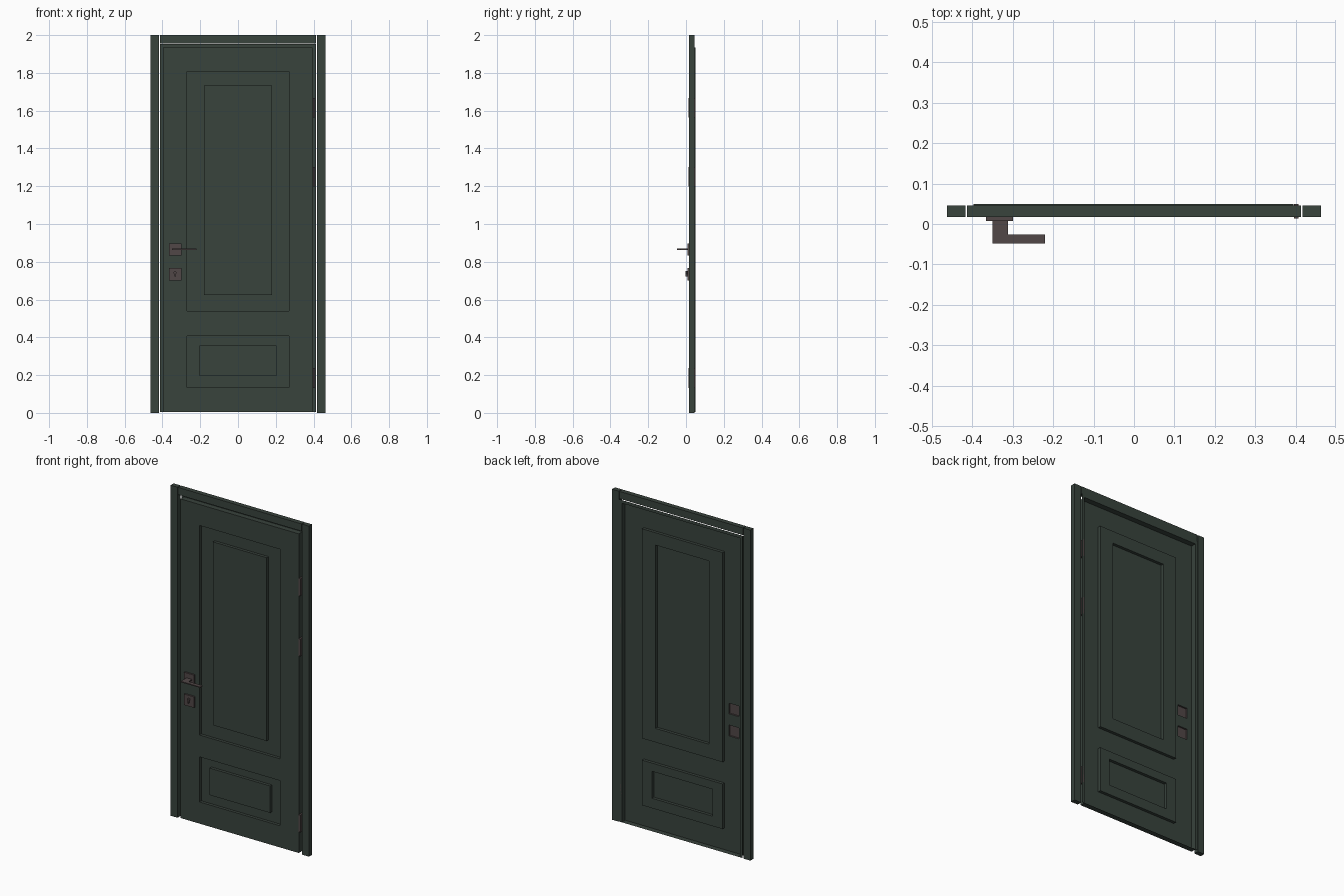
import bpy, bmesh, math
from mathutils import Matrix, Vector

if "Cube" in bpy.data.objects:
    bpy.data.objects.remove(bpy.data.objects["Cube"])


def material(name, rgb):
    m = bpy.data.materials.new(name)
    m.diffuse_color = (*rgb, 1)
    m.use_nodes = True
    m.node_tree.nodes["Principled BSDF"].inputs["Base Color"].default_value = m.diffuse_color
    return m


GREEN = material("dark_green_paint", (0.040, 0.056, 0.046))
BROWN = material("brown_metal", (0.082, 0.063, 0.063))


def finish(name, bm, mat):
    me = bpy.data.meshes.new(name)
    bm.to_mesh(me)
    bm.free()
    me.materials.append(mat)
    ob = bpy.data.objects.new(name, me)
    bpy.context.collection.objects.link(ob)
    return ob


def box(name, x, y, z, mat, open_back=False):
    bm = bmesh.new()
    bmesh.ops.create_cube(bm, size=1)
    for v in bm.verts:
        for i, (lo, hi) in enumerate((x, y, z)):
            v.co[i] = lo if v.co[i] < 0 else hi
    if open_back:
        bm.normal_update()
        back = [f for f in bm.faces if f.normal.y > 0.5]
        bmesh.ops.delete(bm, geom=back, context='FACES')
    return finish(name, bm, mat)


FRONT, BACK, FLANGE = 0.017, 0.046, 0.05

# frame: two jambs and a header
for side, s in (("left", -1), ("right", 1)):
    box(side + "_jamb", sorted((s * 0.417, s * 0.463)), (FRONT, BACK), (0, 2), GREEN)
box("header", (-0.413, 0.413), (FRONT, BACK), (1.956, 2), GREEN)

# door leaf: pressed sheet, every rectangle overrides the depth of those before it
PLATES = {"handle_plate": (-0.366, -0.300, 0.834, 0.898),
          "lock_plate": (-0.366, -0.300, 0.700, 0.766)}
PRESS = FRONT + 0.018
AREAS = [((-0.413, 0.413, 0.004, 1.954), FLANGE),
         ((-0.397, 0.395, 0.004, 1.935), FRONT),
         ((-0.270, 0.270, 0.540, 1.808), PRESS),
         ((-0.180, 0.180, 0.624, 1.733), FRONT),
         ((-0.270, 0.270, 0.135, 0.408), PRESS),
         ((-0.203, 0.203, 0.195, 0.358), FRONT)]
AREAS += [(r, None) for r in PLATES.values()]      # openings behind the plates


def depth(x, z):
    d = None
    for (x0, x1, z0, z1), y in AREAS:
        if x0 < x < x1 and z0 < z < z1:
            d = y
    return d


xs = sorted({v for r, _ in AREAS for v in r[:2]})
zs = sorted({v for r, _ in AREAS for v in r[2:]})
bm = bmesh.new()


def quad(*pts):
    bm.faces.new([bm.verts.new(p) for p in pts])


for x0, x1 in zip(xs, xs[1:]):
    for z0, z1 in zip(zs, zs[1:]):
        cx, cz = (x0 + x1) / 2, (z0 + z1) / 2
        y = depth(cx, cz)
        if y is None:
            continue
        quad((x0, y, z0), (x1, y, z0), (x1, y, z1), (x0, y, z1))
        # step walls toward deeper neighbours
        for (ax, az), (bx, bz), (nx, nz) in (
                ((x0, z1), (x0, z0), (x0 - 1e-4, cz)), ((x1, z0), (x1, z1), (x1 + 1e-4, cz)),
                ((x0, z0), (x1, z0), (cx, z0 - 1e-4)), ((x1, z1), (x0, z1), (cx, z1 + 1e-4))):
            n = depth(nx, nz)
            if n is None and nz < zs[0]:
                n = FLANGE                          # bottom return of the leaf
            if n is not None and n > y:
                quad((ax, y, az), (ax, n, az), (bx, n, bz), (bx, y, bz))
bmesh.ops.remove_doubles(bm, verts=bm.verts, dist=1e-5)
finish("door_leaf", bm, GREEN)

# square plates, hollow behind
for name, (x0, x1, z0, z1) in PLATES.items():
    box(name, (x0, x1), (0.007, FRONT), (z0, z1), BROWN, open_back=True)

# lever handle: flat L-shaped bar
bm = bmesh.new()
profile = [(-0.350, 0.007), (-0.350, -0.048), (-0.220, -0.048),
           (-0.220, -0.026), (-0.312, -0.026), (-0.312, 0.007)]
face = bm.faces.new([bm.verts.new((x, y, 0.863)) for x, y in profile])
ext = bmesh.ops.extrude_face_region(bm, geom=[face])
bmesh.ops.translate(bm, vec=(0, 0, 0.006),
                    verts=[g for g in ext["geom"] if isinstance(g, bmesh.types.BMVert)])
bmesh.ops.recalc_face_normals(bm, faces=bm.faces)
finish("lever_handle", bm, BROWN)

# lock cylinder
bm = bmesh.new()
bmesh.ops.create_cone(bm, cap_ends=True, segments=20, radius1=0.008, radius2=0.008, depth=0.01,
                      matrix=Matrix.Translation((-0.333, 0.002, 0.742)) @ Matrix.Rotation(math.pi / 2, 4, 'X'))
finish("lock_cylinder", bm, BROWN)
box("lock_cylinder_tail", (-0.337, -0.329), (-0.003, 0.007), (0.722, 0.738), BROWN)

# hinges
for i, z in enumerate((0.185, 1.25, 1.615)):
    box(f"hinge_{i + 1}", (0.396, 0.407), (0.014, FLANGE), (z - 0.052, z + 0.052), BROWN)
